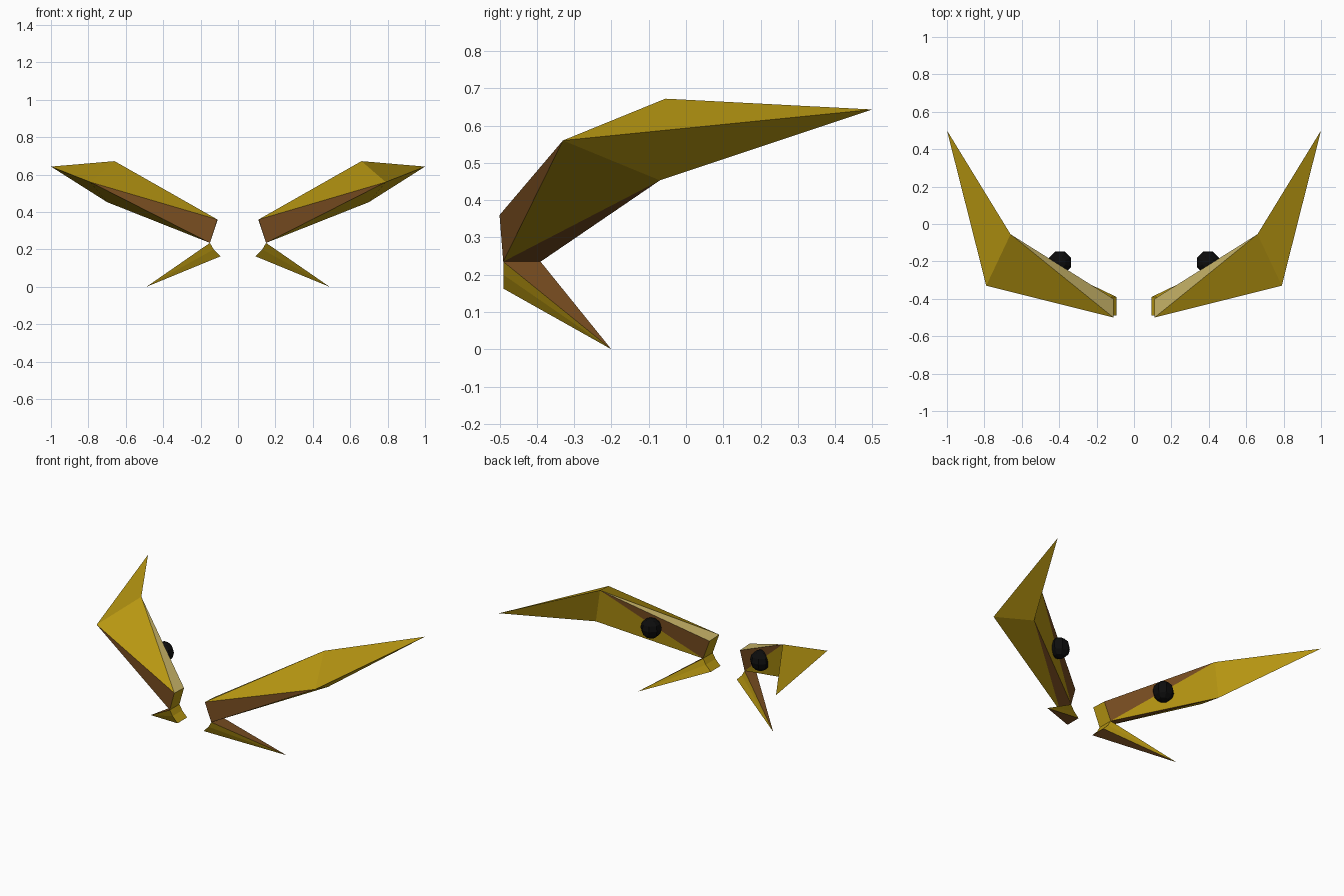
import bpy, bmesh, math
from mathutils import Matrix

cube = bpy.data.objects.get("Cube")
if cube:
    bpy.data.objects.remove(cube, do_unlink=True)


def material(name, rgb):
    m = bpy.data.materials.new(name)
    m.use_nodes = True
    m.diffuse_color = (*rgb, 1)
    m.node_tree.nodes["Principled BSDF"].inputs["Base Color"].default_value = (*rgb, 1)
    return m


ochre = material("ochre", (0.48, 0.31, 0.006))
brown = material("brown", (0.19, 0.075, 0.015))
tan = material("tan", (0.58, 0.46, 0.14))
black = material("black", (0.004, 0.004, 0.004))


def finish(name, bm, mats):
    """Turn a left-hand part into an object mirrored to the right."""
    bmesh.ops.recalc_face_normals(bm, faces=bm.faces[:])
    mesh = bpy.data.meshes.new(name)
    bm.to_mesh(mesh)
    bm.free()
    for m in mats:
        mesh.materials.append(m)
    ob = bpy.data.objects.new(name, mesh)
    bpy.context.collection.objects.link(ob)
    mirror = ob.modifiers.new("mirror", "MIRROR")
    mirror.use_mirror_merge = False
    return ob


def faceted(name, points, groups):
    """Flat-sided part: each group is a material and faces spelt by corner letters."""
    bm = bmesh.new()
    v = {k: bm.verts.new(p) for k, p in points.items()}
    for i, (_, faces) in enumerate(groups):
        for f in faces.split():
            bm.faces.new([v[k] for k in f]).material_index = i
    return finish(name, bm, [g[0] for g in groups])


# Upper horns: square inner end, triangular elbow, pointed tip
E, F = (0.15, -0.49, 0.235), (0.15, -0.39, 0.235)
faceted("upper_horns", {
    "D": (0.11, -0.50, 0.36), "G": (0.11, -0.40, 0.355), "E": E, "F": F,
    "A": (0.66, -0.055, 0.672), "B": (0.79, -0.33, 0.56), "C": (0.70, -0.07, 0.453),
    "T": (1.0, 0.5, 0.643)},
    [(ochre, "DBA EBC FCA DGFE BAT BCT ACT"), (brown, "DEB EFC FGA"), (tan, "GDA")])

# Lower spikes: notched inner end tapering to a point
faceted("lower_spikes", {
    "E": E, "F": F, "M": (0.13, -0.49, 0.2), "N": (0.13, -0.39, 0.2),
    "P": (0.094, -0.49, 0.163), "Q": (0.094, -0.39, 0.163), "L": (0.49, -0.2, 0.0)},
    [(ochre, "EML MPL FNL NQL EFNM MNQP"), (brown, "EFL PQL")])

# Dark balls on the back of the horns
bm = bmesh.new()
bmesh.ops.create_uvsphere(
    bm, u_segments=8, v_segments=6, radius=0.064,
    matrix=Matrix.Translation((0.395, -0.205, 0.44)) @ Matrix.Rotation(math.pi / 8, 4, "Z"))
finish("back_balls", bm, [black])
